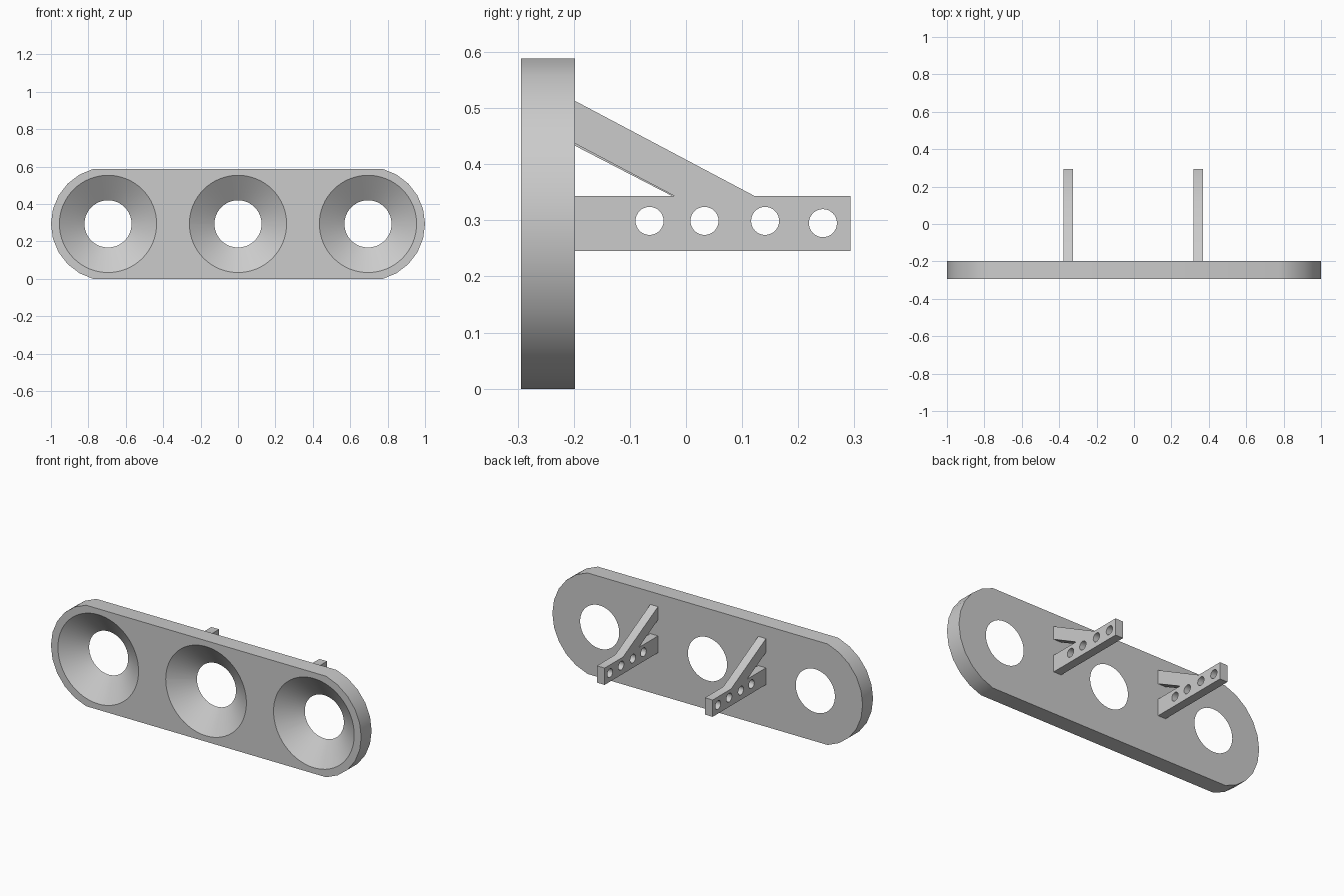
import bpy, bmesh, math
from mathutils import Matrix, Vector

cube = bpy.data.objects.get("Cube")
if cube:
    bpy.data.objects.remove(cube, do_unlink=True)

grey = bpy.data.materials.new("plain grey")
grey.use_nodes = True
COLOUR = (0.6, 0.6, 0.6, 1)
grey.diffuse_color = COLOUR
grey.node_tree.nodes["Principled BSDF"].inputs["Base Color"].default_value = COLOUR

MID = 0.294                  # height of the plate's centre line
FRONT, BACK = -0.294, -0.198
HOLE_X = (-0.695, 0, 0.695)


def to_object(name, bm):
    bmesh.ops.recalc_face_normals(bm, faces=bm.faces)
    mesh = bpy.data.meshes.new(name)
    bm.to_mesh(mesh)
    bm.free()
    mesh.materials.append(grey)
    obj = bpy.data.objects.new(name, mesh)
    bpy.context.collection.objects.link(obj)
    return obj


def extrude(name, points, offset):
    """Solid from an outline of 3D points, pushed along offset."""
    bm = bmesh.new()
    face = bm.faces.new([bm.verts.new(p) for p in points])
    new = bmesh.ops.extrude_face_region(bm, geom=[face])["geom"]
    bmesh.ops.translate(bm, vec=Vector(offset),
                        verts=[v for v in new if isinstance(v, bmesh.types.BMVert)])
    return to_object(name, bm)


def add_cone(bm, r1, r2, depth, location, turn, axis, segments):
    place = Matrix.Translation(location) @ Matrix.Rotation(turn, 4, axis)
    bmesh.ops.create_cone(bm, cap_ends=True, segments=segments, radius1=r1,
                          radius2=r2, depth=depth, matrix=place)


def cut_and_smooth(obj, cutter_bm):
    cutter = to_object("hole_cutter", cutter_bm)
    cutter.hide_render = True
    mod = obj.modifiers.new("holes", "BOOLEAN")
    mod.operation, mod.solver, mod.object = "DIFFERENCE", "EXACT", cutter
    bpy.ops.object.select_all(action="DESELECT")
    obj.select_set(True)
    bpy.context.view_layer.objects.active = obj
    bpy.ops.object.modifier_apply(modifier=mod.name)
    bpy.data.objects.remove(cutter, do_unlink=True)
    bpy.ops.object.shade_smooth_by_angle(angle=math.radians(30))


# Face plate: long slab with rounded ends
outline = []
for side in (0, 180):
    for step in range(-5, 6):
        a = math.radians(side + step * 15)
        cx = HOLE_X[2] if side == 0 else HOLE_X[0]
        outline.append((cx + 0.305 * math.cos(a), FRONT, MID + 0.3045 * math.sin(a)))
plate = extrude("face_plate", outline, (0, BACK - FRONT, 0))

# Three funnel holes, wide at the front and narrow at the back
funnels = bmesh.new()
margin = 0.01
depth = BACK - FRONT
slope = (0.26 - 0.126) / depth * margin
for x in HOLE_X:
    add_cone(funnels, 0.26 + slope, 0.126 - slope, depth + 2 * margin,
             (x, (FRONT + BACK) / 2, MID), -math.pi / 2, "X", 64)
cut_and_smooth(plate, funnels)

# Two rear brackets: drilled arm with a sloping brace
for name, x, drop in (("right_bracket", -0.377, 0.004), ("left_bracket", 0.319, 0)):
    profile = [(BACK, 0.245), (0.293, 0.245), (0.293, 0.343), (0.123, 0.343),
               (BACK, 0.513), (BACK, 0.437 - drop), (-0.02 - drop, 0.343), (BACK, 0.343)]
    bracket = extrude(name, [(x, y, z) for y, z in profile], (0.05, 0, 0))
    drills = bmesh.new()
    for y, z in ((-0.065, 0.299), (0.033, 0.299), (0.141, 0.299), (0.244, 0.295)):
        add_cone(drills, 0.025, 0.025, 0.2, (x + 0.025, y, z), math.pi / 2, "Y", 32)
    cut_and_smooth(bracket, drills)
